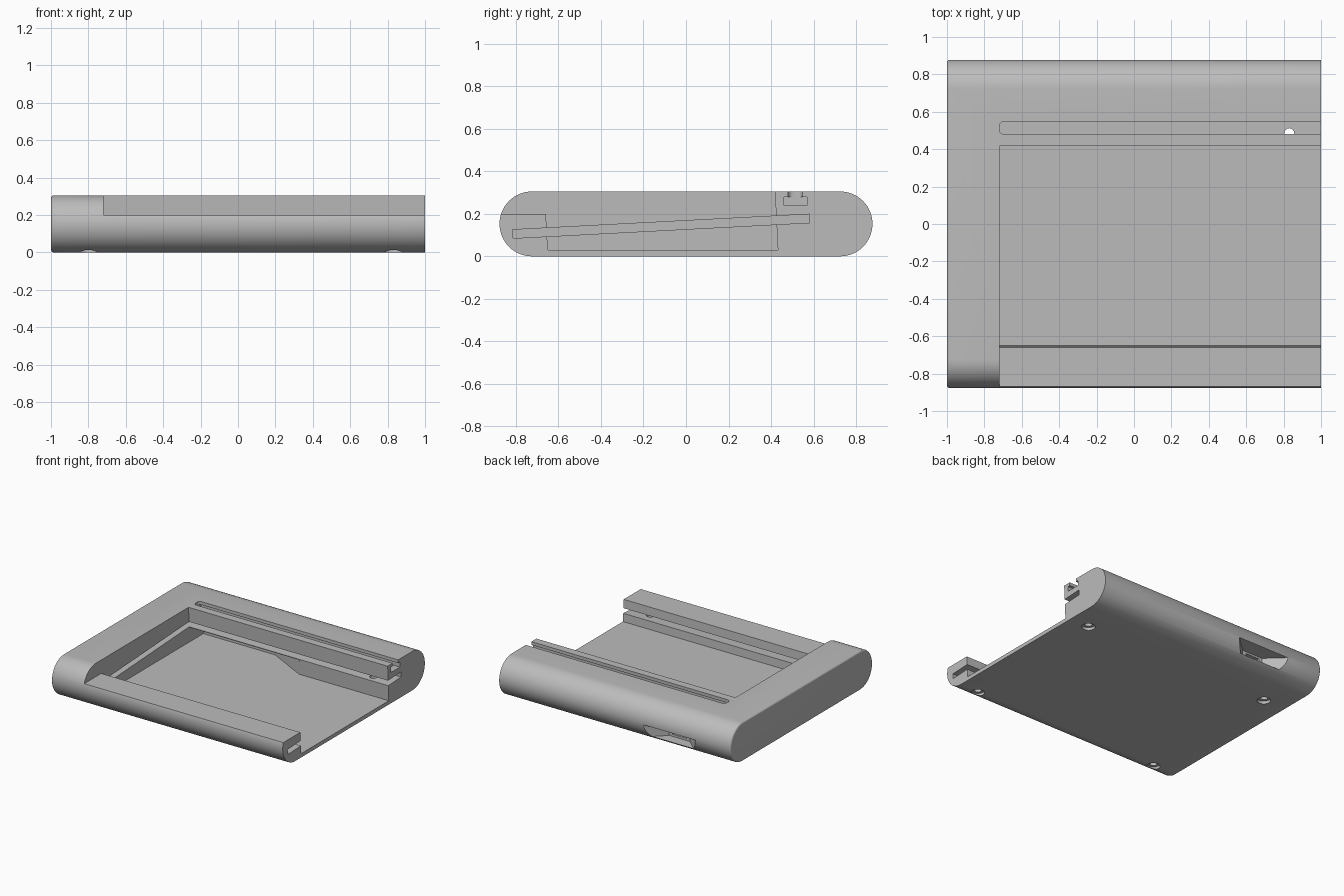
import bpy, bmesh, math
from mathutils import Vector

cube = bpy.data.objects.get("Cube")
if cube:
    bpy.data.objects.remove(cube, do_unlink=True)

grey = bpy.data.materials.new("plain grey")
grey.use_nodes = True
colour = (0.5, 0.5, 0.5, 1)
grey.diffuse_color = colour
grey.node_tree.nodes["Principled BSDF"].inputs["Base Color"].default_value = colour


def prism(name, profile, axis, lo, hi, rim_bevel=0):
    """Extrude a 2D profile along 'x' (profile is y, z) or 'z' (profile is x, y)."""
    bm = bmesh.new()
    place = (lambda a, b: (lo, a, b)) if axis == "x" else (lambda a, b: (a, b, lo))
    face = bm.faces.new([bm.verts.new(place(a, b)) for a, b in profile])
    out = bmesh.ops.extrude_face_region(bm, geom=[face])
    step = Vector((hi - lo, 0, 0)) if axis == "x" else Vector((0, 0, hi - lo))
    moved = [v for v in out["geom"] if isinstance(v, bmesh.types.BMVert)]
    bmesh.ops.translate(bm, vec=step, verts=moved)
    bmesh.ops.recalc_face_normals(bm, faces=bm.faces)
    if rim_bevel:
        rim = [e for e in bm.edges if all(abs(v.co.x - lo) < 1e-5 for v in e.verts)]
        bmesh.ops.bevel(bm, geom=rim, offset=rim_bevel, segments=3,
                        profile=0.5, affect="EDGES")
    mesh = bpy.data.meshes.new(name)
    bm.to_mesh(mesh)
    bm.free()
    mesh.materials.append(grey)
    obj = bpy.data.objects.new(name, mesh)
    bpy.context.collection.objects.link(obj)
    return obj


def box(a0, a1, b0, b1):
    return [(a0, b0), (a1, b0), (a1, b1), (a0, b1)]


def arc(cx, cy, r, start, end, n):
    angles = [math.radians(start + (end - start) * i / n) for i in range(n + 1)]
    return [(cx + r * math.cos(a), cy + r * math.sin(a)) for a in angles]


def circle(cx, cy, r):
    return arc(cx, cy, r, 0, 360, 24)[:-1]


# Body: rounded slab running along x, softened at its closed end
HALF, R, OPEN, WALL = 0.877, 0.1525, 1.1, -0.72
slab = arc(HALF - R, R, R, -90, 90, 32) + arc(R - HALF, R, R, 90, 270, 32)
body = prism("tray_body", slab, "x", -1, 1, 0.015)

cuts = []


def cut(*args):
    cuts.append(prism("cutter", *args))


# Main bay with leaning walls, and the lowered front lip
cut([(-0.65, 0.03), (0.432, 0.03), (0.416, 0.35), (-0.667, 0.35)], "x", WALL, OPEN)
cut(box(-1, -0.655, 0.2, 0.4), "x", WALL, OPEN)

# Tilted slot for a sliding panel
cut([(-0.813, 0.085), (0.582, 0.158), (0.58, 0.198), (-0.815, 0.125)], "x", -0.86, OPEN)

# T-shaped groove in the top, narrow mouth with a rounded end
mouth = arc(WALL + 0.025, 0.523, 0.025, 90, 180, 6) + arc(WALL + 0.025, 0.505, 0.025, 180, 270, 6)
cut(mouth + [(OPEN, 0.48), (OPEN, 0.548)], "z", 0.265, 0.35)
cut(box(0.46, 0.57, 0.24, 0.28), "x", WALL, OPEN)

# Connector pocket behind the back wall, and the port through the back
cut([(WALL, 0.4), (0.23, 0.4), (0.23, 0.43), (-0.1, 0.6), (WALL, 0.6)], "z", 0.03, 0.145)
cut([(-0.56, 0.75), (-0.38, 0.75), (-0.22, 0.9), (-0.72, 0.9)], "z", 0.045, 0.14)
cut(box(-0.53, -0.41, 0.55, 0.8), "z", 0.062, 0.125)

# Screw holes from below: wide mouth, narrow shaft
for x in (-0.8, 0.83):
    for y, top in ((-0.74, 0.11), (0.485, 0.17 if x < 0 else 0.26)):
        cut(circle(x, y, 0.048), "z", -0.1, 0.022)
        cut(circle(x, y, 0.027), "z", -0.1, top)

# Carve everything out of the body
bpy.context.view_layer.objects.active = body
for cutter in cuts:
    mod = body.modifiers.new("carve", "BOOLEAN")
    mod.operation = "DIFFERENCE"
    mod.solver = "EXACT"
    mod.object = cutter
    bpy.ops.object.modifier_apply(modifier=mod.name)
    bpy.data.objects.remove(cutter, do_unlink=True)

bpy.ops.object.select_all(action="DESELECT")
body.select_set(True)
bpy.ops.object.shade_smooth_by_angle(angle=math.radians(25))
